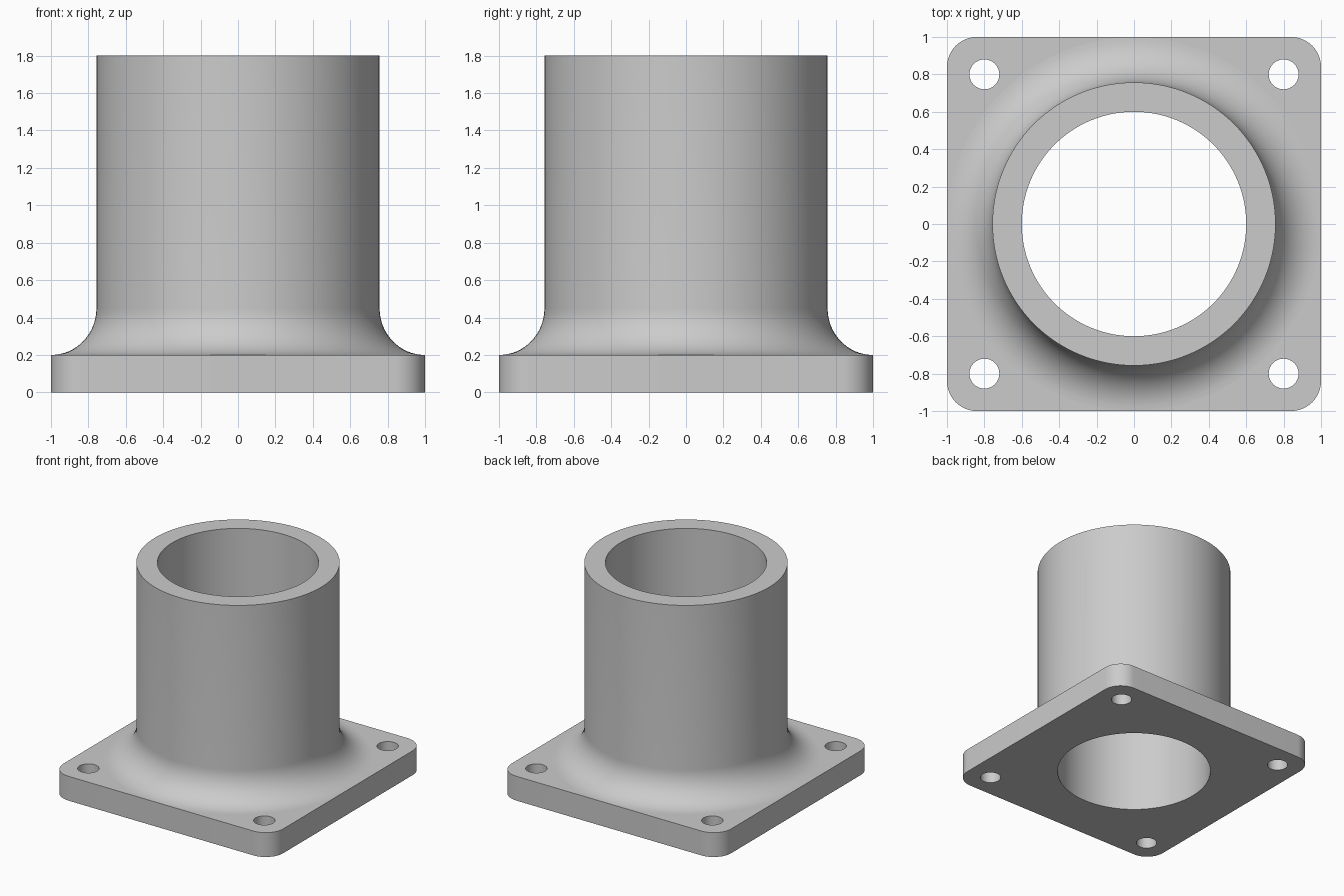
import bpy, bmesh
from math import sin, cos, pi, radians

cube = bpy.data.objects.get("Cube")
if cube:
    bpy.data.objects.remove(cube)

PLATE_TOP, TOP = 0.2, 1.8
BORE, PIPE = 0.6, 0.757
FILLET_W, FILLET_H = 0.241, 0.25
CORNER, HOLE, HOLE_POS = 0.16, 0.08, 0.8
SEG = 128

bm = bmesh.new()


def ring(points, z):
    """Closed loop of vertices at height z."""
    return [bm.verts.new((x, y, z)) for x, y in points]


def circle(r, n=SEG, cx=0, cy=0):
    return [(cx + r * cos(2 * pi * i / n), cy + r * sin(2 * pi * i / n)) for i in range(n)]


def rounded_square(half, r, n=12):
    pts = []
    for k, (sx, sy) in enumerate([(1, 1), (-1, 1), (-1, -1), (1, -1)]):
        for i in range(n + 1):
            a = pi / 2 * (k + i / n)
            pts.append((sx * (half - r) + r * cos(a), sy * (half - r) + r * sin(a)))
    return pts


def bridge(a, b):
    n = len(a)
    for i in range(n):
        bm.faces.new((a[i], a[(i + 1) % n], b[(i + 1) % n], b[i]))


def fill(loops):
    """Flat face bounded by the first loop, with the others as holes."""
    edges = []
    for loop in loops:
        for a, b in zip(loop, loop[1:] + loop[:1]):
            edges.append(bm.edges.get((a, b)) or bm.edges.new((a, b)))
    bmesh.ops.triangle_fill(bm, use_beauty=True, use_dissolve=False, edges=edges)


# Plate edge and bolt hole walls
outlines = [rounded_square(1, CORNER)]
outlines += [circle(HOLE, 32, sx * HOLE_POS, sy * HOLE_POS) for sx in (-1, 1) for sy in (-1, 1)]
lower = [ring(o, 0) for o in outlines]
upper = [ring(o, PLATE_TOP) for o in outlines]
for a, b in zip(lower, upper):
    bridge(a, b)

# Pipe profile: fillet, outer wall, rim, bore
profile = []
for i in range(17):
    a = pi / 2 * i / 16
    profile.append((PIPE + FILLET_W * (1 - sin(a)), PLATE_TOP + FILLET_H * (1 - cos(a))))
profile += [(PIPE, TOP), (BORE, TOP), (BORE, 0)]
rings = [ring(circle(r), z) for r, z in profile]
for a, b in zip(rings, rings[1:]):
    bridge(a, b)

# Plate top and underside
fill(upper + [rings[0]])
fill(lower + [rings[-1]])
bmesh.ops.recalc_face_normals(bm, faces=bm.faces[:])

mesh = bpy.data.meshes.new("flanged_pipe")
bm.to_mesh(mesh)
bm.free()
pipe = bpy.data.objects.new("flanged_pipe", mesh)
bpy.context.collection.objects.link(pipe)

# Smooth round walls, flat plate faces
bpy.context.view_layer.objects.active = pipe
pipe.select_set(True)
bpy.ops.object.shade_smooth_by_angle(angle=radians(30))
for p in mesh.polygons:
    if abs(p.normal.z) > 0.9999:
        p.use_smooth = False

# Plain grey metal
grey = bpy.data.materials.new("grey_metal")
grey.use_nodes = True
colour = (0.6, 0.6, 0.6, 1)
grey.diffuse_color = colour
grey.node_tree.nodes["Principled BSDF"].inputs["Base Color"].default_value = colour
mesh.materials.append(grey)
